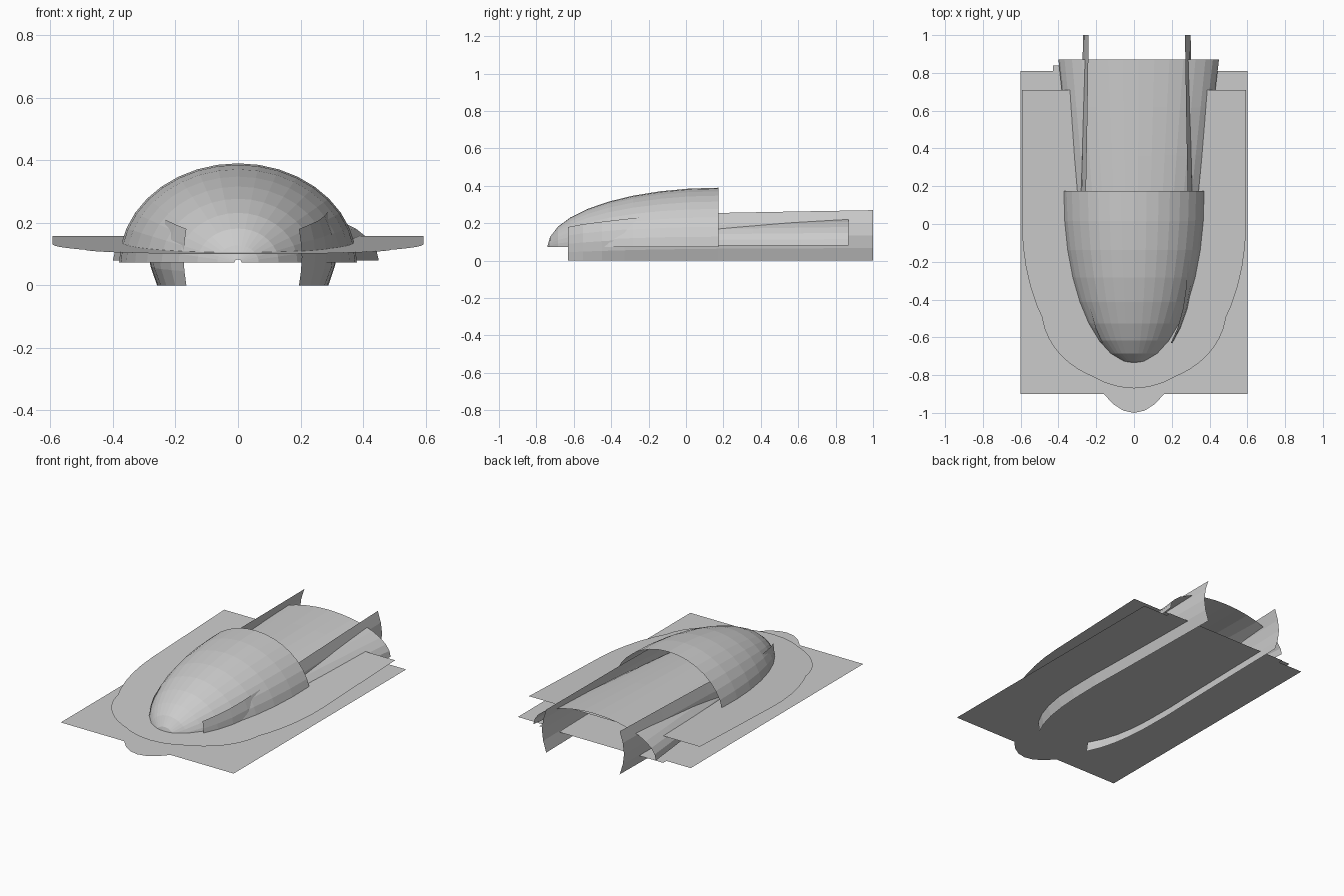
import bpy
from math import sin, cos, pi

if "Cube" in bpy.data.objects:
    bpy.data.objects.remove(bpy.data.objects["Cube"])


def make(name, verts, faces):
    me = bpy.data.meshes.new(name)
    me.from_pydata(verts, [], faces)
    me.update()
    ob = bpy.data.objects.new(name, me)
    bpy.context.collection.objects.link(ob)
    return ob


def loft(name, rows):
    """Open grid surface through rows of points."""
    n = len(rows[0])
    faces = [(i * n + j, i * n + j + 1, (i + 1) * n + j + 1, (i + 1) * n + j)
             for i in range(len(rows) - 1) for j in range(n - 1)]
    return make(name, [p for r in rows for p in r], faces)


def rounded_sheet(name, half, front, mid, back, z, n=24):
    """Sheet with an elliptical front and a square back; z is a function of y."""
    pts = [(-half * cos(pi * i / n), mid - (mid - front) * sin(pi * i / n)) for i in range(n + 1)]
    pts += [(half, back), (-half, back)]
    return make(name, [(x, y, z(y)) for x, y in pts], [range(len(pts))])


def slope(y):
    return 0.10 + 0.0361 * (y + 0.87)


# flat base sheets
make("base_sheet", [(-.6, -.9, .063), (.6, -.9, .063), (.6, .81, .063), (-.6, .81, .063)], [(0, 1, 2, 3)])
rounded_sheet("nose_sheet", 0.43, -1.0, 0.39, 0.84, lambda y: 0.062)

# gently rising sheets
rounded_sheet("upper_wing_sheet", 0.593, -0.87, 0.0, 0.71, slope)
rounded_sheet("inner_wing_sheet", 0.49, -0.85, -0.45, 0.12, lambda y: slope(y) - 0.001)

# domed nose, open at the back and below
rows = []
for i in range(10):
    t = max(0.03, i / 9 * pi / 2)
    y, r = 0.175 - 0.915 * cos(t), sin(t)
    rows.append([(-0.38 * r * cos(pi * j / 18), y, 0.073 + 0.317 * r * sin(pi * j / 18))
                 for j in range(19)])
loft("nose_dome", rows)

# flared rear fuselage arch
rows = []
for i in range(6):
    y = -0.4 + 1.27 * i / 5
    f = y / 0.87
    a, h, cx = 0.324 + 0.101 * f, 0.158 + 0.022 * f, 0.02 + 0.005 * f
    rows.append([(cx - a * cos(pi * j / 16), y, 0.08 + h * sin(pi * j / 16)) for j in range(17)])
loft("rear_arch", rows)

# bowed side fins: y, half spacing, top height
path = [(-.63, .18, .18), (-.55, .216, .195), (-.45, .244, .208), (-.33, .262, .222),
        (-.2, .271, .235), (0, .274, .248), (.17, .269, .255), (.6, .261, .263), (1, .255, .27)]
for side, label in ((-1, "left"), (1, "right")):
    rows = []
    for k, (y, x, top) in enumerate(path):
        bow = 0.03 * min(1, 0.3 + k * 0.25)
        rows.append([(0.015 + side * (x + bow * sin(pi * j / 4)), y, top * j / 4) for j in range(5)])
    loft(label + "_fin", rows)
